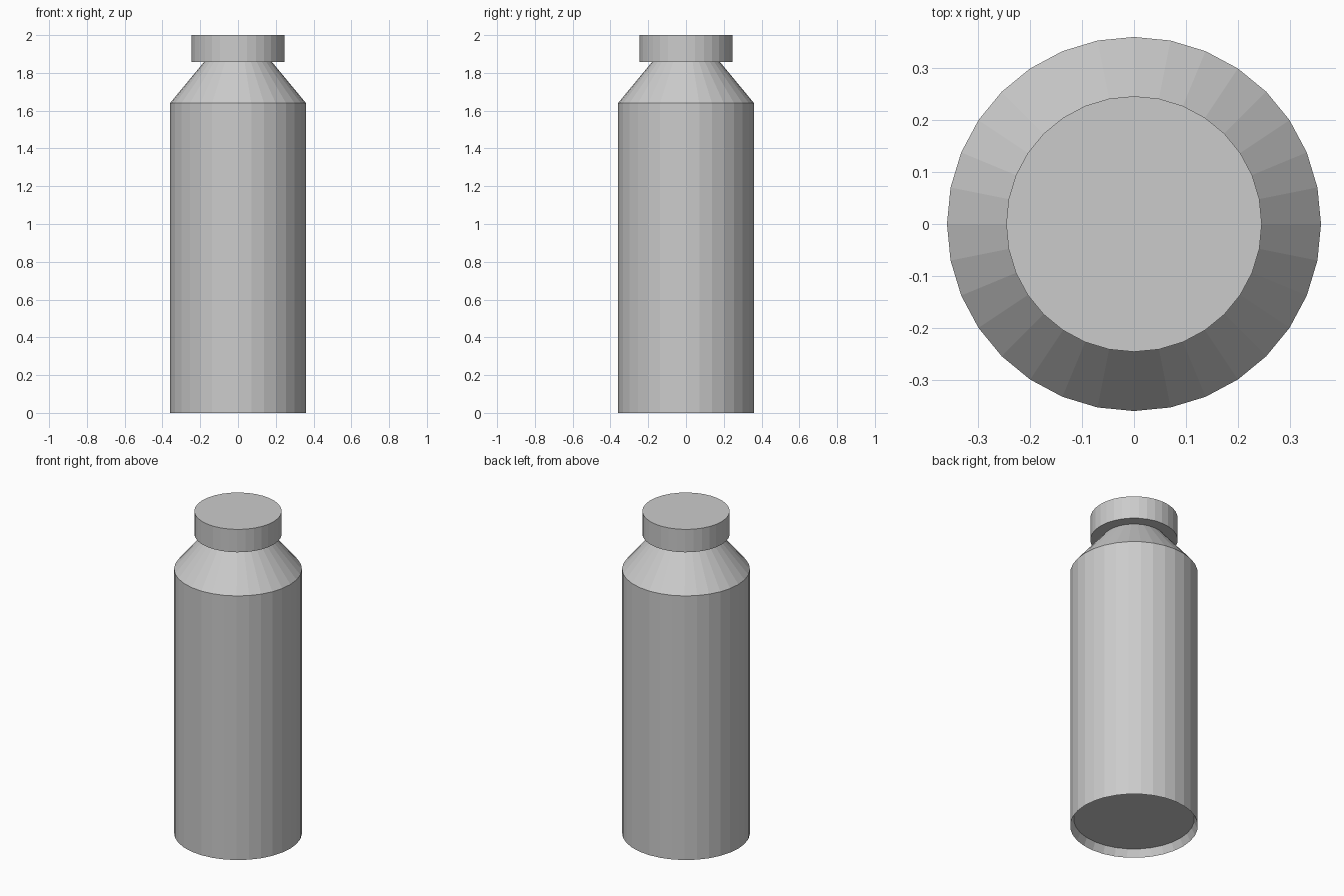
import bpy, bmesh, math

if "Cube" in bpy.data.objects:
    bpy.data.objects.remove(bpy.data.objects["Cube"])

SIDES = 32


def lathe(name, profile):
    """Revolve (radius, z) points into a flat-shaded solid, capped at both ends."""
    bm = bmesh.new()
    rings = []
    for r, z in profile:
        rings.append([bm.verts.new((r * math.cos(2 * math.pi * i / SIDES),
                                    r * math.sin(2 * math.pi * i / SIDES), z))
                      for i in range(SIDES)])
    for low, high in zip(rings, rings[1:]):
        for i in range(SIDES):
            j = (i + 1) % SIDES
            bm.faces.new((low[i], low[j], high[j], high[i]))
    bm.faces.new(rings[0][::-1])
    bm.faces.new(rings[-1])
    bmesh.ops.recalc_face_normals(bm, faces=bm.faces)
    mesh = bpy.data.meshes.new(name)
    bm.to_mesh(mesh)
    bm.free()
    obj = bpy.data.objects.new(name, mesh)
    bpy.context.collection.objects.link(obj)
    return obj


# Bottle: recessed base, straight wall, sloping shoulder
lathe("bottle_body", [(0.34, 0.046), (0.36, 0.0), (0.36, 1.64), (0.178, 1.86)])

# Overhanging screw cap
lathe("bottle_cap", [(0.246, 1.858), (0.246, 2.0)])
